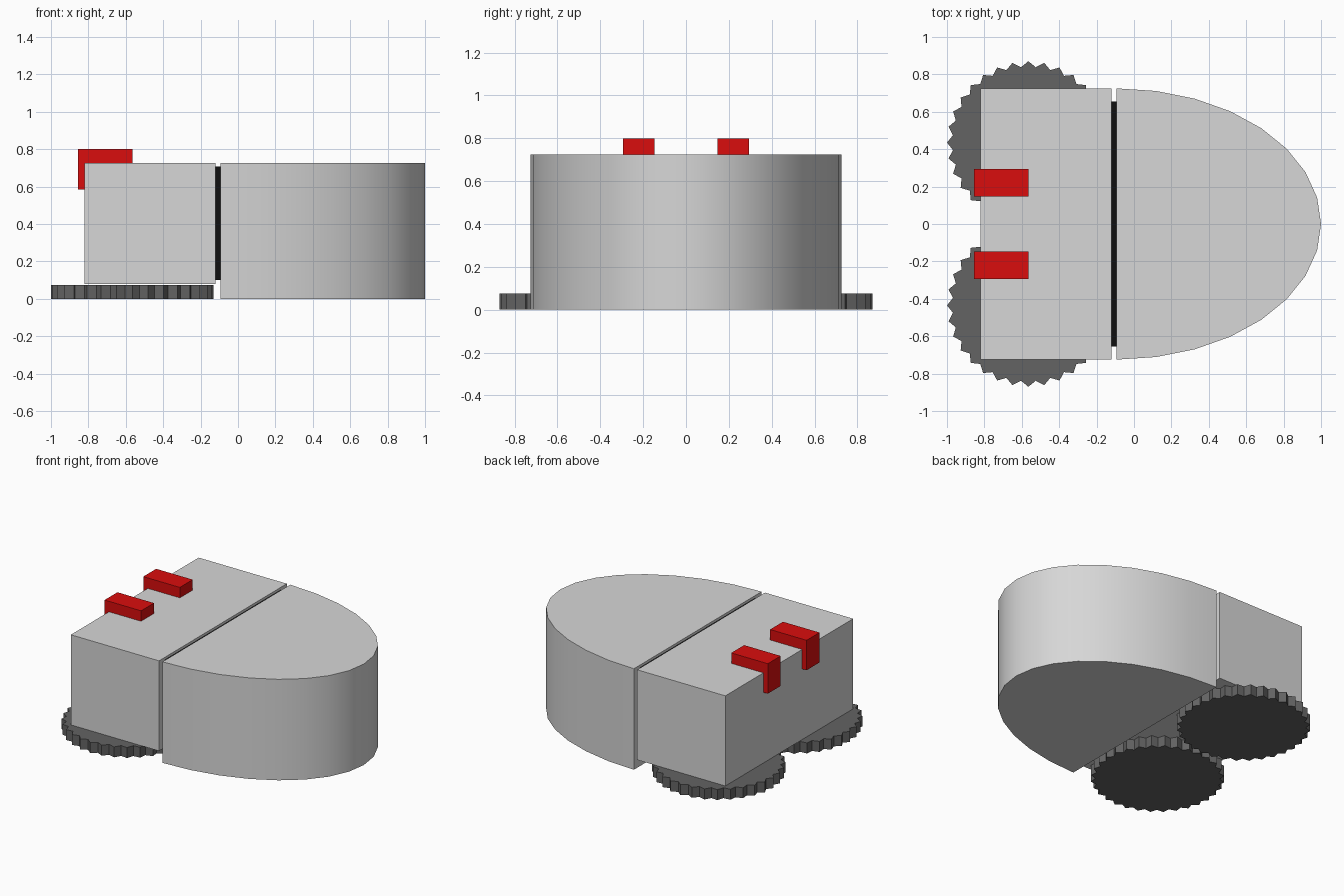
import bpy, bmesh
from math import sin, cos, pi, radians

cube = bpy.data.objects.get("Cube")
if cube:
    bpy.data.objects.remove(cube, do_unlink=True)


def material(name, rgb):
    m = bpy.data.materials.new(name)
    m.use_nodes = True
    m.diffuse_color = (*rgb, 1)
    m.node_tree.nodes["Principled BSDF"].inputs["Base Color"].default_value = (*rgb, 1)
    return m


GREY = material("light grey", (0.68, 0.68, 0.68))
RED = material("red", (0.7, 0.004, 0.004))
DARK = material("dark grey", (0.125, 0.125, 0.125))
BLACK = material("black", (0.005, 0.005, 0.005))


def prism(name, outline, z0, z1, mat, smooth=False):
    """Extrude a counter-clockwise outline from z0 up to z1."""
    bm = bmesh.new()
    base = bm.faces.new([bm.verts.new((x, y, z0)) for x, y in outline])
    top = bmesh.ops.extrude_face_region(bm, geom=[base])["geom"]
    verts = [v for v in top if isinstance(v, bmesh.types.BMVert)]
    bmesh.ops.translate(bm, verts=verts, vec=(0, 0, z1 - z0))
    bmesh.ops.recalc_face_normals(bm, faces=bm.faces)
    mesh = bpy.data.meshes.new(name)
    bm.to_mesh(mesh)
    bm.free()
    mesh.materials.append(mat)
    obj = bpy.data.objects.new(name, mesh)
    bpy.context.collection.objects.link(obj)
    if smooth:
        bpy.ops.object.select_all(action="DESELECT")
        obj.select_set(True)
        bpy.context.view_layer.objects.active = obj
        bpy.ops.object.shade_smooth_by_angle(angle=radians(25))
    return obj


def rect(x0, x1, y0, y1):
    return [(x0, y0), (x1, y0), (x1, y1), (x0, y1)]


HALF_WIDTH, TOP = 0.725, 0.725

# Square rear housing and the dark seam joining it to the rounded half
prism("rear_housing", rect(-0.82, -0.12, -HALF_WIDTH, HALF_WIDTH), 0.078, TOP, GREY)
prism("seam_plate", rect(-0.13, -0.08, -0.655, 0.655), 0.1, 0.707, BLACK)

# Half-elliptical housing
SEGMENTS = 16
ellipse = [(-0.093 + 1.093 * sin(pi * i / SEGMENTS), -HALF_WIDTH * cos(pi * i / SEGMENTS))
           for i in range(SEGMENTS + 1)]
prism("rounded_housing", ellipse, 0, TOP, GREY, smooth=True)

TEETH, RADIUS, VALLEY = 32, 0.435, 0.405
for side, label in ((1, "back"), (-1, "front")):
    # Toothed disc under the rear housing
    star = []
    for i in range(TEETH * 2):
        r = VALLEY if i % 2 else RADIUS
        a = pi * i / TEETH
        star.append((-0.565 + r * cos(a), side * RADIUS + r * sin(a)))
    prism(label + "_toothed_disc", star, 0, 0.075, DARK)

    # Hook: a bar on the roof and a leg down the end wall
    y0, y1 = sorted((side * 0.147, side * 0.293))
    prism(label + "_hook_bar", rect(-0.855, -0.565, y0, y1), TOP, 0.8, RED)
    prism(label + "_hook_leg", rect(-0.855, -0.82, y0, y1), 0.585, TOP, RED)
